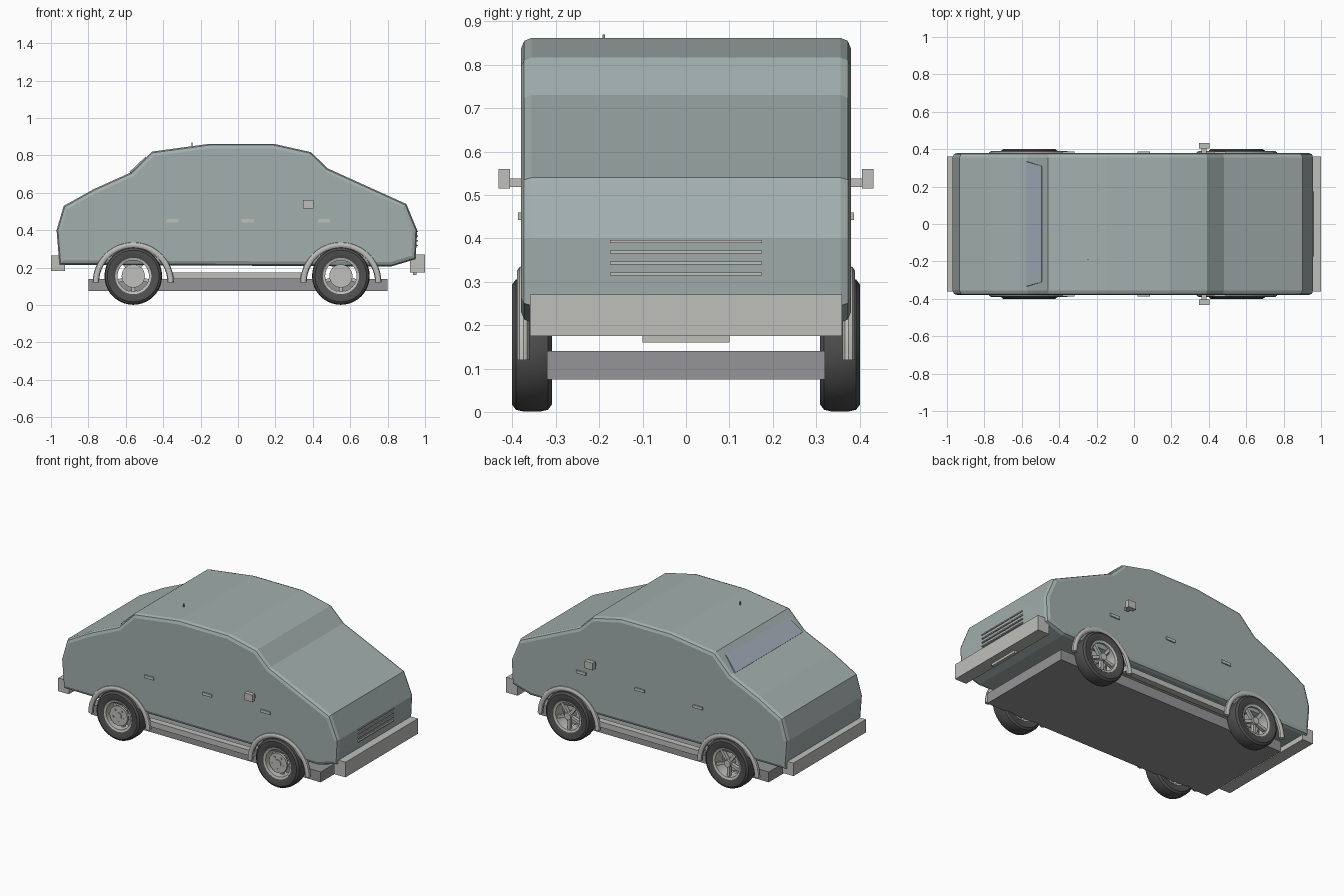
import bpy, bmesh, math
from mathutils import Matrix

if "Cube" in bpy.data.objects:
    bpy.data.objects.remove(bpy.data.objects["Cube"])


def material(name, rgb):
    m = bpy.data.materials.new(name)
    m.diffuse_color = (*rgb, 1)
    m.use_nodes = True
    m.node_tree.nodes["Principled BSDF"].inputs["Base Color"].default_value = m.diffuse_color
    return m


PAINT = material("paint", (0.36, 0.43, 0.42))
RUBBER = material("rubber", (0.08, 0.08, 0.08))
DARK = material("dark_grey", (0.3, 0.3, 0.31))
TRIM = material("trim", (0.52, 0.52, 0.5))
GLASS = material("glass", (0.38, 0.43, 0.5))


def finish(bm, name, mat, smooth=False):
    bmesh.ops.recalc_face_normals(bm, faces=bm.faces[:])
    me = bpy.data.meshes.new(name)
    bm.to_mesh(me)
    bm.free()
    me.materials.append(mat)
    ob = bpy.data.objects.new(name, me)
    bpy.context.collection.objects.link(ob)
    if smooth:
        bpy.ops.object.select_all(action='DESELECT')
        ob.select_set(True)
        bpy.context.view_layer.objects.active = ob
        bpy.ops.object.shade_smooth_by_angle(angle=math.radians(35))
    return ob


def add_box(bm, lo, hi, rot=None):
    size = [b - a for a, b in zip(lo, hi)]
    mid = [(a + b) / 2 for a, b in zip(lo, hi)]
    mat = Matrix.Translation(mid) @ Matrix.Diagonal((*size, 1))
    bmesh.ops.create_cube(bm, size=1, matrix=(rot @ mat) if rot else mat)


def box(name, lo, hi, mat):
    bm = bmesh.new()
    add_box(bm, lo, hi)
    return finish(bm, name, mat)


def side_box(name, x0, x1, y0, y1, z0, z1, mat):
    for s, label in ((-1, "near"), (1, "far")):
        a, b = sorted((s * y0, s * y1))
        box(f"{name}_{label}", (x0, a, z0), (x1, b, z1), mat)


def add_lathe(bm, profile, steps=40):
    # closed (radius, y) section swept around the y axis
    verts = [bm.verts.new((r, y, 0)) for r, y in profile]
    edges = [bm.edges.new((verts[i], verts[(i + 1) % len(verts)])) for i in range(len(verts))]
    new = bmesh.ops.spin(bm, geom=verts + edges, cent=(0, 0, 0), axis=(0, 1, 0),
                         angle=2 * math.pi, steps=steps)
    bmesh.ops.remove_doubles(bm, verts=bm.verts[:], dist=1e-5)
    return new


# Body shell: side profile extruded across, with rounded side edges
profile = [(-0.955, 0.215), (-0.97, 0.40), (-0.932, 0.53), (-0.77, 0.62), (-0.57, 0.71),
           (-0.46, 0.82), (-0.15, 0.862), (0.19, 0.862), (0.39, 0.817), (0.48, 0.73),
           (0.90, 0.54), (0.958, 0.40), (0.95, 0.245), (0.82, 0.206)]
bm = bmesh.new()
near = bm.faces.new([bm.verts.new((x, -0.38, z)) for x, z in profile])
out = bmesh.ops.extrude_face_region(bm, geom=[near], use_keep_orig=True)
bmesh.ops.translate(bm, vec=(0, 0.76, 0), verts=[v for v in out["geom"] if isinstance(v, bmesh.types.BMVert)])
rim_edges = [e for e in bm.edges if abs(e.verts[0].co.y - e.verts[1].co.y) < 1e-4]
bmesh.ops.recalc_face_normals(bm, faces=bm.faces[:])
bmesh.ops.bevel(bm, geom=rim_edges, offset=0.024, segments=2, profile=0.5, affect='EDGES')
finish(bm, "body_shell", PAINT)

# Rear window pane lying on the rear slope
bm = bmesh.new()
pane = bm.faces.new([bm.verts.new(p) for p in (
    (-0.58, -0.335, 0.712), (-0.495, -0.31, 0.792), (-0.495, 0.31, 0.792), (-0.58, 0.335, 0.712))])
out = bmesh.ops.extrude_face_region(bm, geom=[pane], use_keep_orig=True)
bmesh.ops.translate(bm, vec=(0.012, 0, -0.012), verts=[v for v in out["geom"] if isinstance(v, bmesh.types.BMVert)])
finish(bm, "rear_window", GLASS)

# Chassis, bumpers, plates
box("chassis", (-0.8, -0.32, 0.075), (0.8, 0.32, 0.14), DARK)
box("front_bumper", (0.92, -0.36, 0.175), (1.0, 0.36, 0.27), TRIM)
box("rear_bumper", (-1.0, -0.36, 0.183), (-0.925, 0.36, 0.265), TRIM)
box("front_plate", (0.935, -0.1, 0.16), (0.955, 0.1, 0.24), TRIM)

# Grille bars
for i in range(4):
    z = 0.318 + 0.025 * i
    box(f"grille_bar_{i}", (0.94, -0.175, z - 0.0035), (0.963, 0.175, z + 0.0035), TRIM)

# Sills, door handles and mirrors on both sides
side_box("sill", -0.37, 0.37, 0.335, 0.375, 0.14, 0.175, TRIM)
for i, x in enumerate((-0.35, 0.053, 0.46)):
    side_box(f"handle_{i}", x - 0.033, x + 0.033, 0.37, 0.387, 0.442, 0.46, TRIM)
side_box("mirror_arm", 0.362, 0.388, 0.37, 0.407, 0.518, 0.538, TRIM)
side_box("mirror_head", 0.347, 0.403, 0.405, 0.432, 0.515, 0.56, TRIM)

# Antenna
box("antenna", (-0.248, -0.192, 0.83), (-0.243, -0.187, 0.87), DARK)

# Wheels and wheel arches
for xn, x in (("rear", -0.56), ("front", 0.55)):
    for yn, s in (("near", -1), ("far", 1)):
        place = Matrix.Translation((x, s * 0.355, 0.155))

        bm = bmesh.new()
        add_lathe(bm, [(0.094, -0.038), (0.115, -0.046), (0.138, -0.046), (0.150, -0.037),
                       (0.154, -0.02), (0.154, 0.02), (0.150, 0.037), (0.138, 0.046),
                       (0.115, 0.046), (0.094, 0.038)])
        finish(bm, f"{xn}_{yn}_tyre", RUBBER, True).matrix_world = place

        bm = bmesh.new()
        add_lathe(bm, [(0.084, -0.036), (0.097, -0.04), (0.097, 0.04), (0.084, 0.036)])
        finish(bm, f"{xn}_{yn}_rim", TRIM, True).matrix_world = place

        # five spokes, brake disc and hub
        bm = bmesh.new()
        for i in range(5):
            rot = Matrix.Rotation(math.radians(90 + 72 * i), 4, 'Y')
            add_box(bm, (0.012, 0.005, -0.009), (0.088, 0.026, 0.009), rot)
        for radius, depth, y in ((0.062, 0.014, -0.026), (0.022, 0.076, 0)):
            bmesh.ops.create_cone(bm, cap_ends=True, segments=28, radius1=radius, radius2=radius, depth=depth,
                                  matrix=Matrix.Translation((0, y, 0)) @ Matrix.Rotation(math.pi / 2, 4, 'X'))
        for i in range(5):
            a = math.radians(54 + 72 * i)
            add_box(bm, (0.04 * math.cos(a) - 0.005, -0.037, 0.04 * math.sin(a) - 0.005),
                    (0.04 * math.cos(a) + 0.005, -0.03, 0.04 * math.sin(a) + 0.005))
        finish(bm, f"{xn}_{yn}_spokes", TRIM, True).matrix_world = place

        # half-ring arch
        bm = bmesh.new()
        ring = [bm.verts.new((0.2 + 0.017 * math.cos(t), 0.015 * math.sin(t), 0))
                for t in (2 * math.pi * k / 10 for k in range(10))]
        face = bm.faces.new(ring)
        end = bmesh.ops.spin(bm, geom=[face], cent=(0, 0, 0), axis=(0, -1, 0),
                             angle=math.pi, steps=24)
        bmesh.ops.translate(bm, vec=(x, s * 0.375, 0.12), verts=bm.verts[:])
        finish(bm, f"{xn}_{yn}_arch", TRIM, True)
